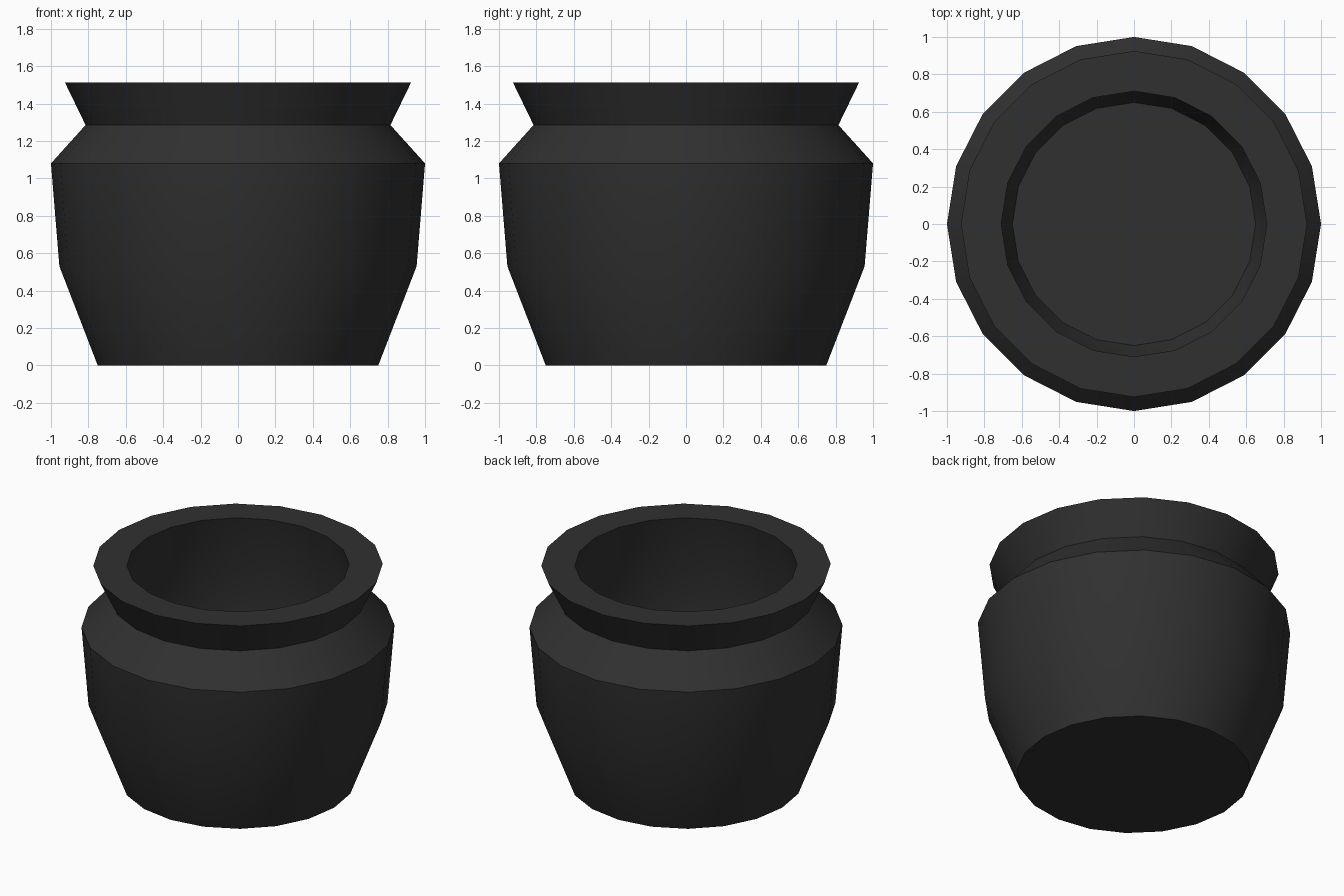
import bpy, bmesh
from math import cos, sin, tau, radians

if "Cube" in bpy.data.objects:
    bpy.data.objects.remove(bpy.data.objects["Cube"])

SIDES = 20

# Profile (radius, height): outer wall from foot to rim, then the inner wall down to the floor
profile = [
    (0.75, 0.0), (0.955, 0.53), (1.0, 1.08), (0.815, 1.285), (0.925, 1.512),
    (0.71, 1.512), (0.82, 1.06), (0.80, 0.50), (0.65, 0.10),
]

bm = bmesh.new()
rings = [[bm.verts.new((r * cos(tau * i / SIDES), r * sin(tau * i / SIDES), z))
          for i in range(SIDES)] for r, z in profile]

# Walls
for low, high in zip(rings, rings[1:]):
    for i in range(SIDES):
        j = (i + 1) % SIDES
        bm.faces.new((low[i], low[j], high[j], high[i]))

# Underside and inner floor
bm.faces.new(rings[0][::-1])
bm.faces.new(rings[-1])
bm.normal_update()

mesh = bpy.data.meshes.new("pot")
bm.to_mesh(mesh)
bm.free()
pot = bpy.data.objects.new("pot", mesh)
bpy.context.collection.objects.link(pot)

# Dark iron colour
iron = bpy.data.materials.new("dark_iron")
iron.diffuse_color = (0.03, 0.03, 0.03, 1)
iron.use_nodes = True
iron.node_tree.nodes["Principled BSDF"].inputs["Base Color"].default_value = iron.diffuse_color
mesh.materials.append(iron)

# Smooth around the body, sharp at shoulder, neck, rim and foot
bpy.context.view_layer.objects.active = pot
pot.select_set(True)
bpy.ops.object.shade_smooth_by_angle(angle=radians(30))
